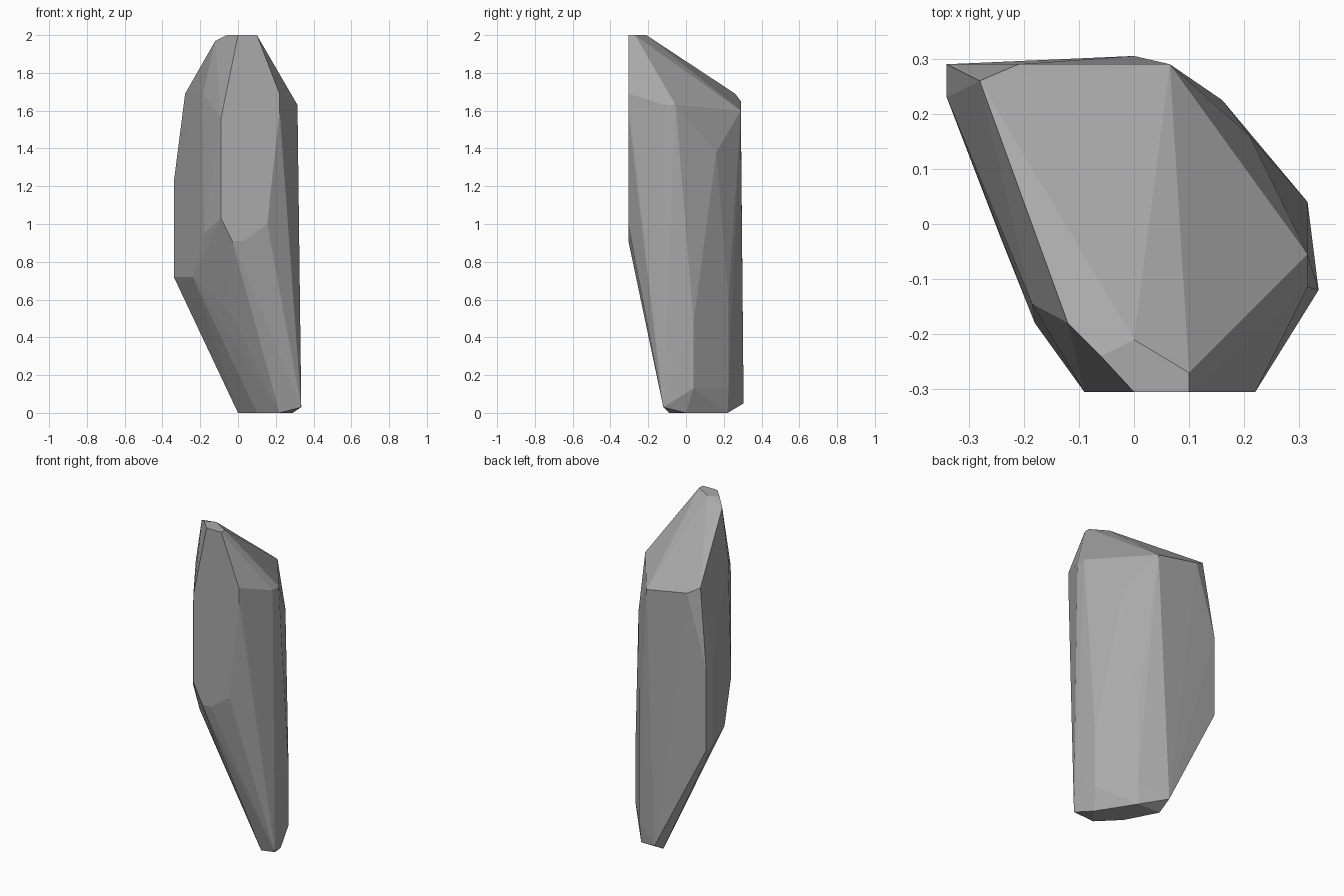
import bpy
import bmesh

# Remove the default cube
default_cube = bpy.data.objects.get("Cube")
if default_cube:
    bpy.data.objects.remove(default_cube, do_unlink=True)


def make_material(name, colour):
    material = bpy.data.materials.new(name)
    material.use_nodes = True
    material.diffuse_color = colour
    shader = next(n for n in material.node_tree.nodes if n.type == "BSDF_PRINCIPLED")
    shader.inputs["Base Color"].default_value = colour
    return material


def make_hull(name, corners, material):
    """Chisel a faceted stone as the convex hull of its corners."""
    bm = bmesh.new()
    for corner in corners:
        bm.verts.new(corner)
    hull = bmesh.ops.convex_hull(bm, input=bm.verts)
    # Corners left inside the stone are discarded
    spare = [v for v in bm.verts if not v.link_faces]
    bmesh.ops.delete(bm, geom=spare, context="VERTS")
    # Merge nearly coplanar triangles into broad facets
    bmesh.ops.dissolve_limit(bm, angle_limit=0.02, verts=bm.verts, edges=bm.edges)
    bmesh.ops.recalc_face_normals(bm, faces=bm.faces)
    mesh = bpy.data.meshes.new(name)
    bm.to_mesh(mesh)
    bm.free()
    mesh.materials.append(material)
    stone = bpy.data.objects.new(name, mesh)
    bpy.context.collection.objects.link(stone)
    return stone


corners = []

# Flat front facet, as (x, z) on one vertical plane
front_y = -0.305
front_outline = [(0, 2), (0.1, 2), (0.22, 1.69), (0.22, 1.6), (0.155, 1),
                 (0.03, 0.91), (-0.03, 0.91), (-0.09, 1.03), (-0.09, 1.56)]
corners += [(x, front_y, z) for x, z in front_outline]

# Narrow crest and the sloping shoulder behind it
corners += [(0, -0.21, 2), (0.1, -0.27, 2), (-0.06, -0.24, 2), (-0.12, -0.18, 1.97)]
corners += [(-0.28, 0.26, 1.69), (-0.21, 0.29, 1.65), (0.065, 0.29, 1.6),
            (0.315, -0.055, 1.63), (0.315, -0.115, 1.63)]

# Left flank, running down to the foot
corners += [(0.315, 0.04, z) for z in (0.13, 0.48)]
corners += [(0.16, 0.225, z) for z in (0.13, 0.6)]
corners += [(0.21, 0.16, 1.38), (0.335, -0.12, 0.03)]

# Right flank with its bulging edge
corners += [(-0.34, y, z) for y in (0.23, 0.29) for z in (0.72, 1.22)]
corners += [(-0.185, -0.145, 1.69), (-0.18, -0.18, 0.95), (-0.24, -0.03, 0.72),
            (-0.05, -0.12, 0.55)]

# Back ridge and flat foot
corners += [(0, 0.305, 0.05)]
foot_outline = [(0.22, -0.09), (0.29, 0), (0.15, 0.22), (0, 0.22), (0.1, 0.03)]
corners += [(x, y, 0) for x, y in foot_outline]

stone_grey = make_material("stone grey", (0.4, 0.4, 0.4, 1))
make_hull("standing_stone", corners, stone_grey)
